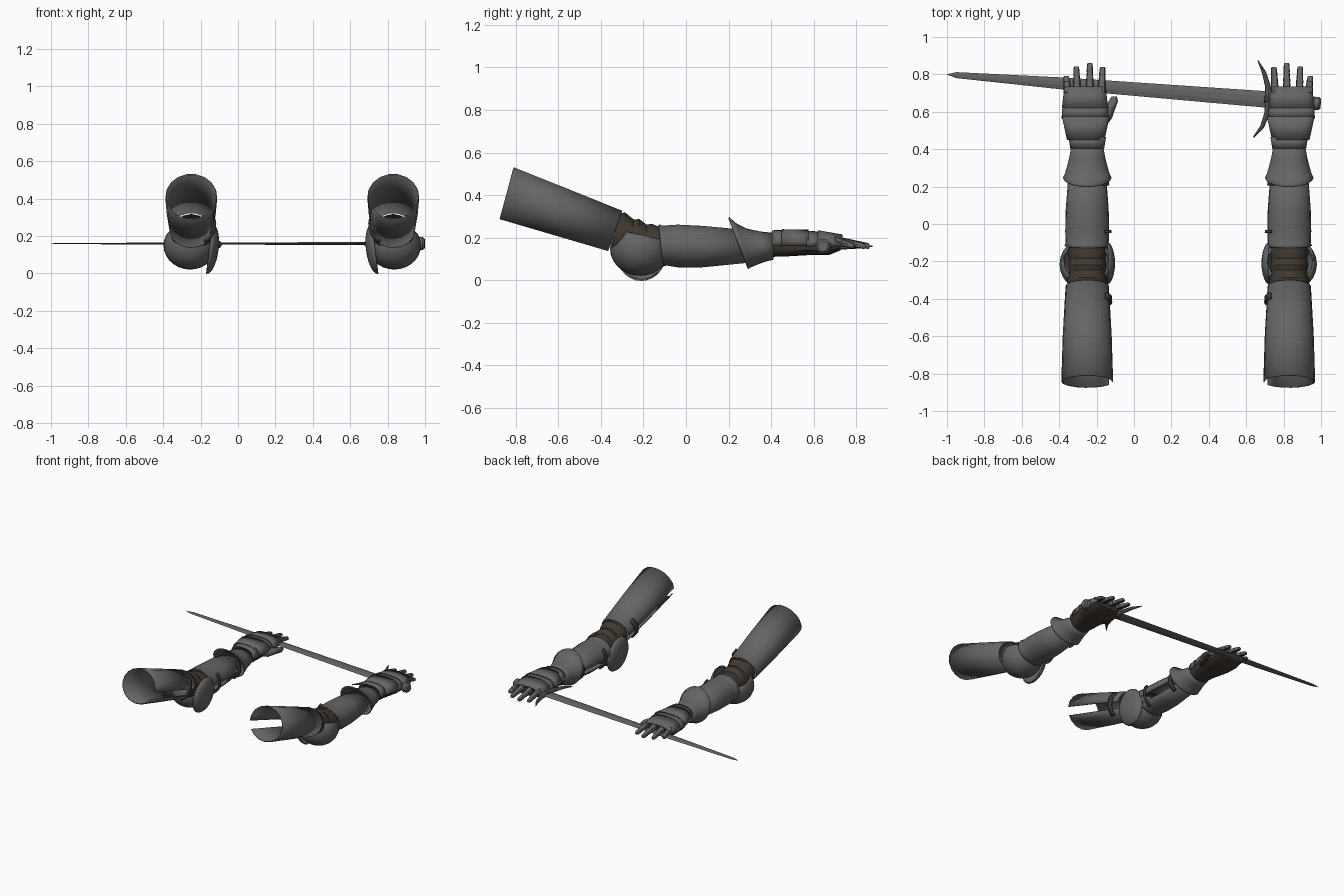
import bpy, bmesh, math
from mathutils import Vector, Matrix

cube = bpy.data.objects.get("Cube")
if cube:
    bpy.data.objects.remove(cube, do_unlink=True)


def material(name, rgb):
    m = bpy.data.materials.new(name)
    m.use_nodes = True
    m.diffuse_color = (*rgb, 1)
    m.node_tree.nodes["Principled BSDF"].inputs["Base Color"].default_value = (*rgb, 1)
    return m


STEEL = material("dark steel", (0.13, 0.13, 0.13))
LEATHER = material("brown leather", (0.05, 0.04, 0.03))


def finish(bm, name, mats, thick=0, under=False, angle=35):
    """Turn a bmesh into a smooth shaded object; 'under' gives downward faces slot 1."""
    bmesh.ops.recalc_face_normals(bm, faces=bm.faces)
    bm.normal_update()
    if under:
        for f in bm.faces:
            f.material_index = 1 if f.normal.z < -0.35 else 0
    me = bpy.data.meshes.new(name)
    bm.to_mesh(me)
    bm.free()
    for m in mats:
        me.materials.append(m)
    ob = bpy.data.objects.new(name, me)
    bpy.context.collection.objects.link(ob)
    if thick:
        mod = ob.modifiers.new("plate thickness", 'SOLIDIFY')
        mod.thickness = thick
        mod.offset = 0
    bpy.ops.object.select_all(action='DESELECT')
    ob.select_set(True)
    bpy.context.view_layer.objects.active = ob
    bpy.ops.object.shade_smooth_by_angle(angle=math.radians(angle))
    return ob


def skin(rows, loop, cap):
    """Bridge rows of points into a surface."""
    bm = bmesh.new()
    vs = [[bm.verts.new(p) for p in row] for row in rows]
    n = len(rows[0])
    for a, b in zip(vs, vs[1:]):
        for i in range(n if loop else n - 1):
            j = (i + 1) % n
            bm.faces.new((a[i], a[j], b[j], b[i]))
    if cap:
        bm.faces.new(vs[0])
        bm.faces.new(vs[-1])
    return bm


def lerp(a, b, t):
    return tuple(p + (q - p) * t for p, q in zip(a, b))


class Arm:
    """Places parts around an arm axis; +x in arm space is the inner side."""

    def __init__(self, side, cx, s):
        self.side, self.cx, self.s = side, cx, s

    def loft(self, name, rings, mats, arc=None, n=16, power=1.0, cap=False, thick=0, under=False, off=0):
        # ring: half width, top y, top z, bottom y, bottom z, x offset
        a0, a1 = arc or (0, 360)
        count = n if arc is None else n + 1
        rows = []
        for r, yt, zt, yb, zb, x0 in rings:
            row = []
            h = math.hypot(yt - yb, zt - zb) / 2
            k = 1 + off / h
            for i in range(count):
                a = math.radians(a0 + (a1 - a0) * i / n)
                c = math.copysign(abs(math.cos(a)) ** power, math.cos(a))
                v = math.copysign(abs(math.sin(a)) ** power, math.sin(a)) * k
                row.append((self.cx + self.s * (x0 + (r + off) * c),
                            (yt + yb) / 2 + v * (yt - yb) / 2,
                            (zt + zb) / 2 + v * (zt - zb) / 2))
            rows.append(row)
        return finish(skin(rows, arc is None, cap), f"{self.side}_{name}", mats, thick, under)

    def strap(self, name, a, b, t):
        # band over the seam, between two rings of the sleeve
        self.loft(name, [lerp(a, b, t - 0.06), lerp(a, b, t + 0.06)], [LEATHER],
                  arc=(-55, 38), n=8, thick=0.014, off=0.009)

    def dome(self, name, centre, radii, cut_co, cut_no, tilt=0):
        # part of an ellipsoid, opened by a cutting plane
        bm = bmesh.new()
        bmesh.ops.create_uvsphere(bm, u_segments=24, v_segments=14, radius=1)
        bmesh.ops.bisect_plane(bm, geom=bm.verts[:] + bm.edges[:] + bm.faces[:],
                               plane_co=cut_co, plane_no=cut_no, clear_outer=True)
        m = (Matrix.Diagonal((self.s, 1, 1, 1)) @ Matrix.Translation(centre)
             @ Matrix.Rotation(tilt, 4, 'Y') @ Matrix.Diagonal((*radii, 1)))
        bm.transform(Matrix.Translation((self.cx, 0, 0)) @ m)
        finish(bm, f"{self.side}_{name}", [STEEL], 0.008)


def build_arm(side, cx, s, thumb_reach):
    arm = Arm(side, cx, s)
    seam = (-4, 328)

    # upper arm sleeve, open along the inner seam
    upper = [(0.136, -0.81, 0.53, -0.875, 0.29, 0), (0.128, -0.56, 0.43, -0.62, 0.215, 0),
             (0.113, -0.30, 0.325, -0.365, 0.14, 0)]
    arm.loft("upper_arm_sleeve", upper, [STEEL], arc=seam, thick=0.006)
    arm.strap("upper_arm_strap", upper[1], upper[2], 0.72)

    # leather folds in the bend of the elbow
    folds = [(0.10, -0.32, 0.315, -0.35, 0.14, 0), (0.108, -0.285, 0.318, -0.32, 0.10, 0),
             (0.096, -0.245, 0.285, -0.26, 0.08, 0), (0.104, -0.22, 0.288, -0.22, 0.07, 0),
             (0.096, -0.185, 0.262, -0.18, 0.065, 0), (0.104, -0.16, 0.265, -0.15, 0.065, 0),
             (0.098, -0.11, 0.245, -0.09, 0.08, 0)]
    arm.loft("elbow_folds", folds, [LEATHER])

    # elbow cup and the rounded guard on its inner side
    arm.dome("elbow_cup", (-0.006, -0.215, 0.15), (0.138, 0.138, 0.125), (0, 0, 0.5), (0, 0.25, 1))
    arm.dome("elbow_wing", (0.097, -0.21, 0.13), (0.045, 0.115, 0.13), (0, 0, 0), (-1, 0, 0), 0.13)

    # forearm sleeve with a rolled edge at the elbow
    fore = [(0.119, -0.128, 0.262, -0.108, 0.068, 0), (0.112, -0.11, 0.255, -0.09, 0.072, 0),
            (0.115, -0.04, 0.26, -0.04, 0.064, 0), (0.112, 0.08, 0.254, 0.08, 0.064, 0),
            (0.096, 0.28, 0.235, 0.29, 0.085, 0)]
    arm.loft("forearm_sleeve", fore, [STEEL], arc=seam, thick=0.006)
    arm.strap("forearm_strap_rear", fore[2], fore[3], 0.0)
    arm.strap("forearm_strap_front", fore[3], fore[4], 0.68)

    # flared gauntlet cuff
    cuff = [(0.128, 0.20, 0.295, 0.29, 0.055, 0), (0.117, 0.235, 0.265, 0.30, 0.062, 0),
            (0.105, 0.285, 0.24, 0.33, 0.075, 0), (0.092, 0.35, 0.226, 0.37, 0.09, 0),
            (0.084, 0.41, 0.22, 0.41, 0.10, 0)]
    arm.loft("gauntlet_cuff", cuff, [STEEL], n=20, thick=0.006)

    # leather glove under the hand plates
    glove = [(0.08, 0.39, 0.215, 0.39, 0.11, 0), (0.09, 0.47, 0.218, 0.47, 0.112, 0),
             (0.115, 0.57, 0.215, 0.57, 0.118, -0.012), (0.115, 0.67, 0.205, 0.67, 0.118, -0.012),
             (0.10, 0.725, 0.195, 0.725, 0.14, -0.012)]
    arm.loft("glove", glove, [LEATHER], power=0.75, cap=True)

    # overlapping plates on the back of the hand
    plates = [("wrist", 0.405, 0.465, 0.088, 0.098, 0.232, 0.233, 0),
              ("back", 0.45, 0.575, 0.098, 0.125, 0.237, 0.235, -0.008),
              ("middle", 0.565, 0.63, 0.123, 0.118, 0.23, 0.226, -0.012),
              ("knuckle", 0.62, 0.735, 0.121, 0.108, 0.232, 0.212, -0.012)]
    for name, y0, y1, r0, r1, z0, z1, x in plates:
        arm.loft(f"{name}_plate", [(r0, y0, z0, y0, 0.115, x), (r1, y1, z1, y1, 0.12, x)], [STEEL],
                 arc=(-8, 188), n=14, power=0.75, thick=0.006)

    # fingers in three tapering segments
    for name, x, tip in (("little", -0.104, 0.79), ("ring", -0.054, 0.842),
                         ("middle", 0.013, 0.862), ("index", 0.076, 0.84)):
        base = 0.70
        for k in range(3):
            t0, t1 = k / 3, (k + 1.12) / 3 if k < 2 else 1
            rings = []
            for t, grow in ((t0, 0.85), (t0 + 0.05, 1), (t1 - 0.04, 0.95), (t1, 0.72)):
                y, z = base + (tip - base) * t, 0.188 - 0.028 * t
                h = (0.021 - 0.007 * t) * grow
                rings.append((h * 1.08, y, z + h, y, z - h, x * (1 + 0.08 * t)))
            arm.loft(f"{name}_finger_{k + 1}", rings, [STEEL, LEATHER], n=8, power=0.8,
                     cap=True, under=True)

    # thumb
    path = [(0.02, 0.53, 0.0), (0.032, 0.565, 0.25), (0.027, 0.62, 0.65), (0.025, 0.655, 0.9),
            (0.014, 0.683, 1.0)]
    rings = [(r, y, 0.155 + r * 0.9, y, 0.155 - r * 0.9, 0.085 + thumb_reach * t) for r, y, t in path]
    arm.loft("thumb", rings, [STEEL, LEATHER], n=10, cap=True, under=True)


build_arm("right", -0.25, 1, 0.06)
build_arm("left", 0.83, -1, 0.005)

# sword line, running from the pommel to the tip
Z = 0.16
TIP = Vector((-1, 0.80, Z))
POMMEL = Vector((1, 0.643, Z))
AXIS = (POMMEL - TIP).normalized()
SIDE = Vector((0, 0, 1)).cross(AXIS)


def along(name, stations, section, mats, angle=35):
    """Sweep a section along the sword; station: distance from tip, width, height."""
    rows = [[TIP + AXIS * d + SIDE * (u * w) + Vector((0, 0, v * h)) for u, v in section]
            for d, w, h in stations]
    finish(skin(rows, True, True), name, mats, angle=angle)


def circle(n):
    return [(math.cos(math.tau * i / n), math.sin(math.tau * i / n)) for i in range(n)]


flat_hex = [(1, 0), (0.35, 1), (-0.35, 1), (-1, 0), (-0.35, -1), (0.35, -1)]
along("blade", [(0, 0.001, 0.001), (0.05, 0.016, 0.003), (0.62, 0.032, 0.005), (1.72, 0.044, 0.008)],
      flat_hex, [STEEL], angle=5)
along("grip", [(1.70, 0.02, 0.02), (1.84, 0.022, 0.022), (1.98, 0.018, 0.018)], circle(12), [LEATHER])
along("pommel", [(1.96, 0.022, 0.022), (1.968, 0.035, 0.035), (1.994, 0.035, 0.035), (2.005, 0.025, 0.025)],
      circle(12), [STEEL])

# crescent crossguard, bowed toward the tip
guard = [(0.662, 0.875, 0.003), (0.695, 0.81, 0.011), (0.715, 0.74, 0.015), (0.722, 0.665, 0.019),
         (0.711, 0.59, 0.015), (0.685, 0.52, 0.011), (0.638, 0.463, 0.003)]
rows = []
for i, (x, y, r) in enumerate(guard):
    p, q = guard[max(i - 1, 0)], guard[min(i + 1, len(guard) - 1)]
    d = Vector((q[0] - p[0], q[1] - p[1], 0)).normalized()
    across = Vector((-d.y, d.x, 0))
    rows.append([Vector((x, y, Z)) + across * (r * u) + Vector((0, 0, r * v)) for u, v in circle(8)])
finish(skin(rows, True, True), "crossguard", [STEEL])
